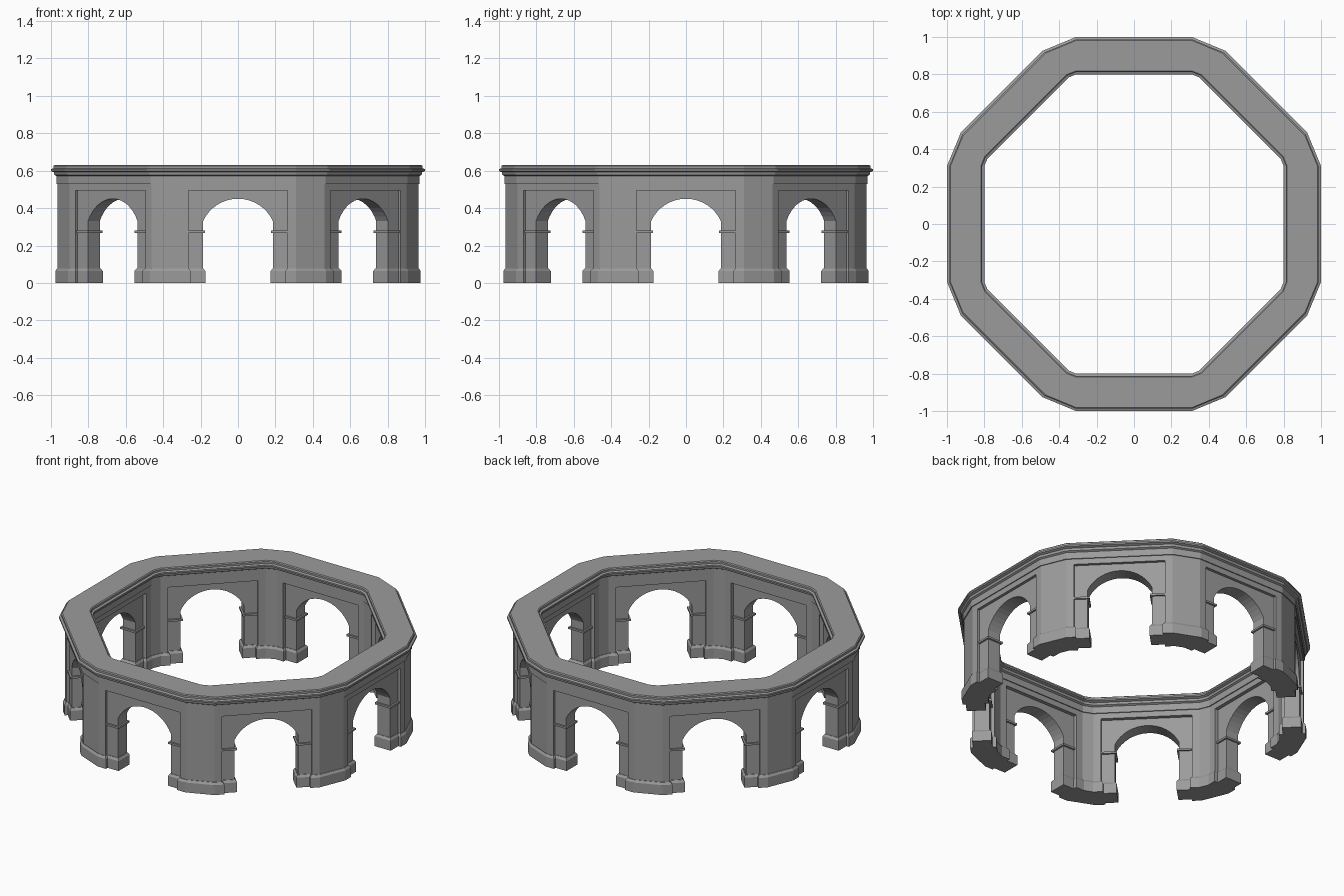
import bpy, bmesh, math
from mathutils import Matrix, Vector

cube = bpy.data.objects.get("Cube")
if cube:
    bpy.data.objects.remove(cube)

SIDES = 8
TURN = math.tau / SIDES
HALF = 0.31                      # half width of each flat side
OUT, INN = 0.965, 0.835          # wall faces, measured from the centre
P_OUT, P_INN = 0.947, 0.858      # recessed arch panel faces
RECESS, DOOR = 0.265, 0.187      # half widths of the recess and the opening
SPRING, APEX = 0.33, 0.45

stone = bpy.data.materials.new("grey_stone")
stone.use_nodes = True
GREY = (0.33, 0.33, 0.33, 1)
stone.diffuse_color = GREY
bsdf = stone.node_tree.nodes["Principled BSDF"]
bsdf.inputs["Base Color"].default_value = GREY
bsdf.inputs["Roughness"].default_value = 0.8


def finish(bm, name):
    bmesh.ops.recalc_face_normals(bm, faces=bm.faces)
    mesh = bpy.data.meshes.new(name)
    bm.to_mesh(mesh)
    bm.free()
    mesh.materials.append(stone)
    obj = bpy.data.objects.new(name, mesh)
    bpy.context.collection.objects.link(obj)


def loft(bm, rings, closed=False):
    """Skin a list of equal rings; cap the ends unless it closes on itself."""
    loops = [[bm.verts.new(p) for p in ring] for ring in rings]
    pairs = list(zip(loops, loops[1:])) + ([(loops[-1], loops[0])] if closed else [])
    for a, b in pairs:
        for i in range(len(a)):
            j = (i + 1) % len(a)
            bm.faces.new((a[i], a[j], b[j], b[i]))
    if not closed:
        bm.faces.new(loops[0])
        bm.faces.new(loops[-1])


def around(name, ring_sets):
    """Repeat the lofted parts on all eight sides."""
    bm = bmesh.new()
    for k in range(SIDES):
        rot = Matrix.Rotation(-k * TURN, 3, 'Z')
        for rings in ring_sets:
            loft(bm, [[rot @ Vector(p) for p in ring] for ring in rings])
    finish(bm, name)


def slab(profile, inner, outer):
    """Front profile of (x, z) points, given thickness through the wall."""
    return [[(x, y, z) for x, z in profile] for y in (inner, outer)]


def symmetric(half):
    return half + [(-x, z) for x, z in reversed(half)]


def corner_plan(half):
    """Plan of a corner from the half lying on one side, mirrored to the next."""
    rot = Matrix.Rotation(-TURN, 2)
    return half + [tuple(rot @ Vector((-x, y))) for x, y in reversed(half)]


def at_height(plan, z):
    return [(x, y, z) for x, y in plan]


# Square frames around each recess
frame = symmetric([(HALF, 0.54), (HALF, 0), (RECESS, 0), (RECESS, 0.495)])
around("recess_frames", [slab(frame, INN, OUT)])

# Recessed panels with segmental arch openings
rise = APEX - SPRING
radius = (DOOR ** 2 + rise ** 2) / (2 * rise)
sweep = math.asin(DOOR / radius)
STEPS = 16
arch = [(radius * math.sin(t), APEX - radius + radius * math.cos(t))
        for t in (sweep * (1 - 2 * i / STEPS) for i in range(STEPS + 1))]
edge = RECESS + 0.005
panel = [(-edge, 0), (-edge, 0.5), (edge, 0.5), (edge, 0), (DOOR, 0)] + arch + [(-DOOR, 0)]
around("arch_panels", [slab(panel, P_INN, P_OUT)])

# Corner piers
pier = corner_plan([(HALF, INN), (HALF, OUT)])
around("corner_piers", [[at_height(pier, z) for z in (0, 0.54)]])


# Stepped plinths wrapping each pier and its jambs
def plinth(o):
    return corner_plan([
        (HALF, INN - o), (RECESS - o, INN - o), (RECESS - o, P_INN - o),
        (DOOR - o, P_INN - o), (DOOR - o, P_OUT + o), (RECESS - o, P_OUT + o),
        (RECESS - o, OUT + o), (HALF, OUT + o)])


around("plinths", [[at_height(plinth(o), z)
                    for o, z in ((0.012, 0), (0.012, 0.063), (0.003, 0.077))]])

# Thin imposts on the jambs
o = 0.011
impost = []
for s in (-1, 1):
    bar = [(s * (DOOR - o), 0.268), (s * (DOOR - o), 0.28),
           (s * edge, 0.28), (s * edge, 0.268)]
    impost.append(slab(bar, P_INN - o, P_OUT + o))
around("imposts", impost)

# Moulded cornice running round the whole ring, alike inside and outside
outer = [(0.971, 0.53), (0.971, 0.572), (0.982, 0.578), (0.985, 0.592),
         (1.0, 0.598), (1.0, 0.608), (0.987, 0.613), (0.987, 0.625), (0.981, 0.63)]
profile = outer + [(OUT + INN - r, z) for r, z in reversed(outer)]
rings = []
for k in range(SIDES):
    rot = Matrix.Rotation(-k * TURN, 3, 'Z')
    for x in (-HALF, HALF):
        rings.append([rot @ Vector((x, r, z)) for r, z in profile])
bm = bmesh.new()
loft(bm, rings, closed=True)
finish(bm, "cornice")
